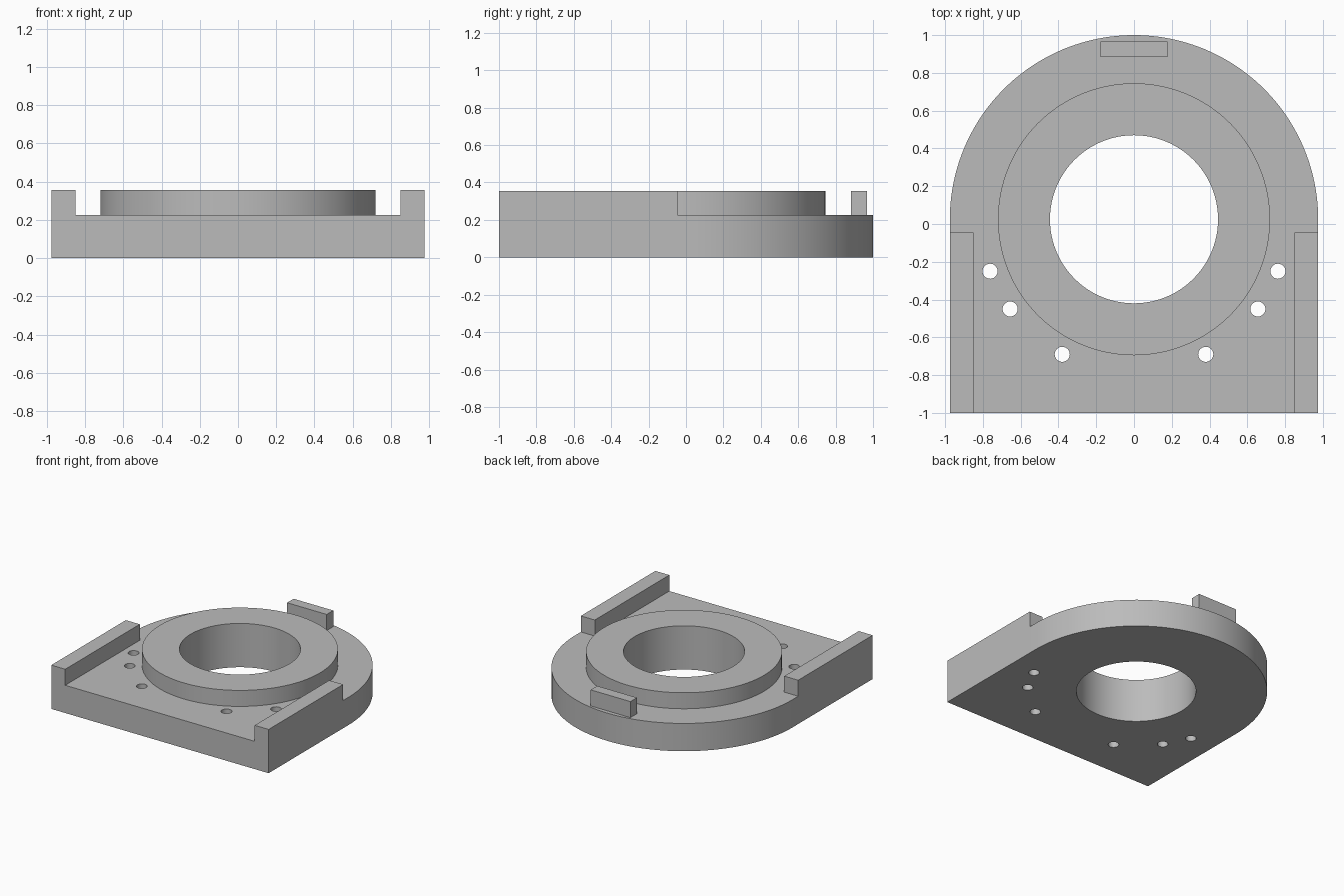
import bpy
import bmesh
from math import sin, cos, pi, radians

default = bpy.data.objects.get("Cube")
if default:
    bpy.data.objects.remove(default, do_unlink=True)

BASE_TOP, TOP = 0.225, 0.355
CY = 0.025            # centre of the round end
R_OUT, R_BOSS, R_BORE = 0.975, 0.72, 0.445

grey = bpy.data.materials.new("plain grey")
grey.use_nodes = True
colour = (0.5, 0.5, 0.5, 1)
grey.diffuse_color = colour
grey.node_tree.nodes["Principled BSDF"].inputs["Base Color"].default_value = colour


def arc(x, y, r, n, start=0.0, end=2 * pi):
    closed = abs(end - start - 2 * pi) < 1e-6
    steps = n if closed else n + 1
    return [(x + r * cos(start + (end - start) * i / n),
             y + r * sin(start + (end - start) * i / n)) for i in range(steps)]


def slab(name, loops, z0, z1):
    """Extrude an outline with holes from z0 to z1."""
    curve = bpy.data.curves.new(name, "CURVE")
    curve.dimensions = "2D"
    curve.fill_mode = "BOTH"
    curve.extrude = (z1 - z0) / 2
    for loop in loops:
        spline = curve.splines.new("POLY")
        spline.points.add(len(loop) - 1)
        for point, (x, y) in zip(spline.points, loop):
            point.co = (x, y, 0, 1)
        spline.use_cyclic_u = True
    obj = bpy.data.objects.new(name, curve)
    bpy.context.collection.objects.link(obj)
    bpy.ops.object.select_all(action="DESELECT")
    obj.select_set(True)
    bpy.context.view_layer.objects.active = obj
    bpy.ops.object.convert(target="MESH")
    obj = bpy.context.view_layer.objects.active
    obj.name = name
    # Weld caps to walls and place at height
    bm = bmesh.new()
    bm.from_mesh(obj.data)
    bmesh.ops.remove_doubles(bm, verts=bm.verts, dist=1e-5)
    bmesh.ops.translate(bm, verts=bm.verts, vec=(0, 0, (z0 + z1) / 2))
    bmesh.ops.recalc_face_normals(bm, faces=bm.faces)
    bm.to_mesh(obj.data)
    bm.free()
    obj.data.materials.clear()
    obj.data.materials.append(grey)
    bpy.ops.object.shade_smooth_by_angle(angle=radians(30))
    return obj


def rect(x0, x1, y0, y1):
    return [(x0, y0), (x1, y0), (x1, y1), (x0, y1)]


# Base plate: square front, round back, bore and six small holes
outline = [(-R_OUT, -1), (R_OUT, -1)] + arc(0, CY, R_OUT, 96, 0, pi)
bore = arc(0, CY, R_BORE, 96)
holes = [arc(side * x, y, 0.04, 24)
         for side in (-1, 1)
         for x, y in ((0.762, -0.25), (0.656, -0.45), (0.38, -0.69))]
slab("base_plate", [outline, bore] + holes, 0, BASE_TOP)

# Raised ring around the bore
slab("raised_ring", [arc(0, CY, R_BOSS, 128), bore], BASE_TOP, TOP)

# Side rails and rear tab
slab("left_rail", [rect(0.85, R_OUT, -1, -0.045)], BASE_TOP, TOP)
slab("right_rail", [rect(-R_OUT, -0.85, -1, -0.045)], BASE_TOP, TOP)
slab("rear_tab", [rect(-0.178, 0.178, 0.883, 0.967)], BASE_TOP, TOP)
